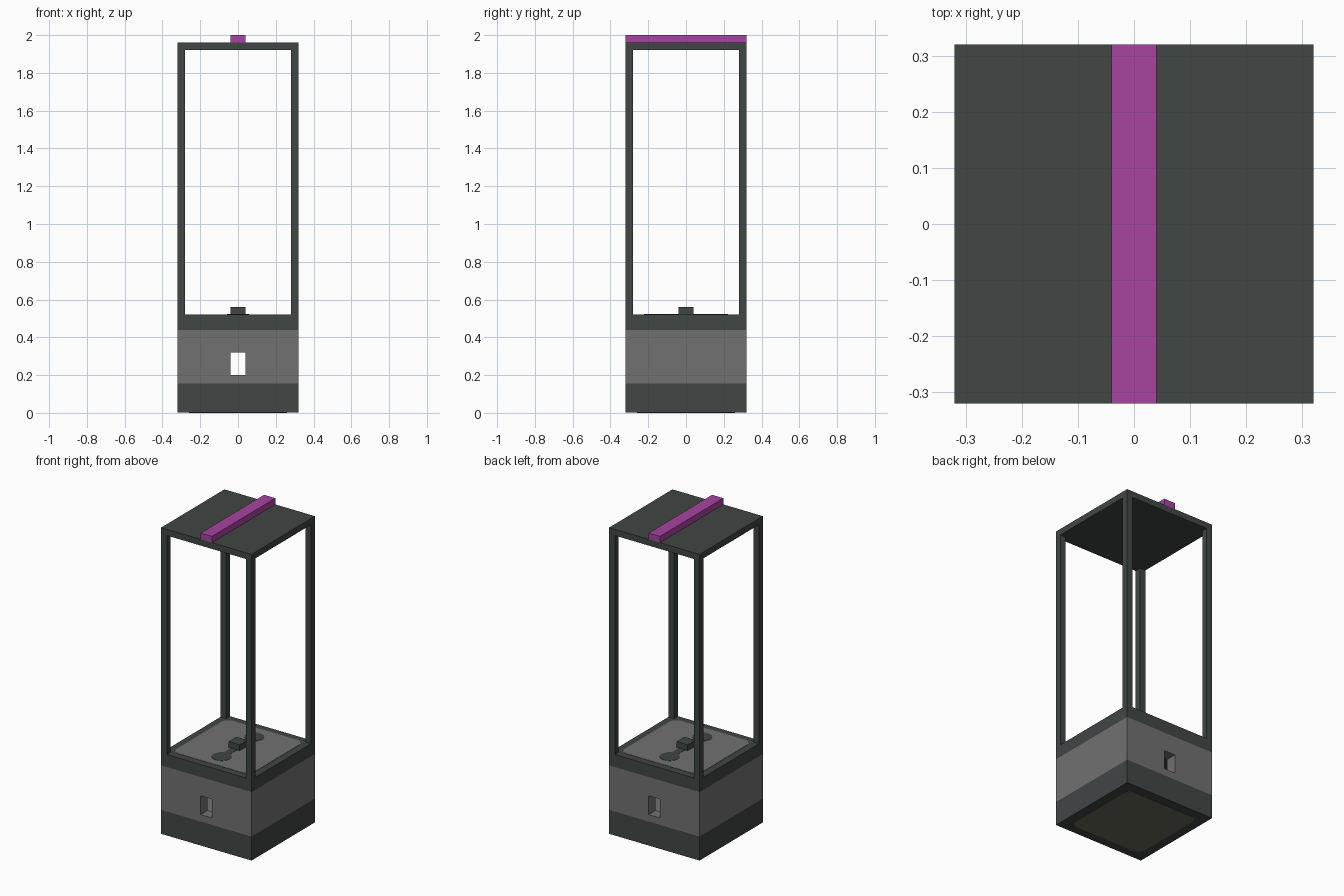
import bpy, bmesh, math

cube = bpy.data.objects.get("Cube")
if cube:
    bpy.data.objects.remove(cube, do_unlink=True)


def material(name, color):
    m = bpy.data.materials.new(name)
    m.use_nodes = True
    m.diffuse_color = (*color, 1)
    m.node_tree.nodes["Principled BSDF"].inputs["Base Color"].default_value = (*color, 1)
    return m


DARK = material("dark slate", (0.052, 0.061, 0.060))
GREY = material("mid grey", (0.165, 0.165, 0.165))
PURPLE = material("purple", (0.386, 0.058, 0.352))
KHAKI = material("khaki grey", (0.127, 0.136, 0.089))


def finish(name, bm, mat):
    bmesh.ops.recalc_face_normals(bm, faces=bm.faces)
    mesh = bpy.data.meshes.new(name)
    bm.to_mesh(mesh)
    bm.free()
    ob = bpy.data.objects.new(name, mesh)
    bpy.context.collection.objects.link(ob)
    mesh.materials.append(mat)
    return ob


def box(name, hx, hy, z0, z1, mat, x=0, y=0):
    """Box given by half widths and its bottom and top heights."""
    bm = bmesh.new()
    bmesh.ops.create_cube(bm, size=1)
    for v in bm.verts:
        v.co = (x + v.co.x * 2 * hx, y + v.co.y * 2 * hy, z0 if v.co.z < 0 else z1)
    return finish(name, bm, mat)


def prism(name, outline, z0, z1, mat):
    """Flat plate from an outline."""
    bm = bmesh.new()
    face = bm.faces.new([bm.verts.new((x, y, z0)) for x, y in outline])
    ext = bmesh.ops.extrude_face_region(bm, geom=[face])["geom"]
    for v in ext:
        if isinstance(v, bmesh.types.BMVert):
            v.co.z = z1
    return finish(name, bm, mat)


def rounded_square(half, radius, steps=6):
    pts = []
    for q, (sx, sy) in enumerate([(1, 1), (-1, 1), (-1, -1), (1, -1)]):
        for i in range(steps + 1):
            a = math.pi / 2 * (q + i / steps)
            pts.append((sx * (half - radius) + radius * math.cos(a),
                        sy * (half - radius) + radius * math.sin(a)))
    return pts


def circle(cy, r, n=20):
    return [(r * math.cos(2 * math.pi * i / n), cy + r * math.sin(2 * math.pi * i / n))
            for i in range(n)]


HALF = 0.32
POST = 0.02

# Lower plinth with an inlaid underside panel
box("base_plinth", HALF, HALF, 0.002, 0.155, DARK)
prism("underside_panel", rounded_square(0.26, 0.05), 0, 0.003, KHAKI)

# Hollow grey body with a window in front and back
body = box("body_walls", HALF, HALF, 0.155, 0.44, GREY)
cutters = [box("chamber_cutter", 0.25, 0.25, 0.1, 0.5, GREY),
           box("window_cutter", 0.04, 0.5, 0.2, 0.32, GREY)]
bpy.context.view_layer.objects.active = body
for c in cutters:
    c.hide_render = True
    mod = body.modifiers.new("cut", "BOOLEAN")
    mod.operation = "DIFFERENCE"
    mod.solver = "EXACT"
    mod.object = c
    bpy.ops.object.modifier_apply(modifier=mod.name)
for c in cutters:
    bpy.data.objects.remove(c, do_unlink=True)
prism("chamber_floor", rounded_square(0.249, 0.05), 0.154, 0.16, GREY)

# Deck with a rounded inlay, dark spots and a centre block
box("deck", HALF, HALF, 0.44, 0.52, DARK)
prism("deck_panel", rounded_square(0.275, 0.05), 0.518, 0.522, GREY)
for s, side in ((-1, "front"), (1, "back")):
    prism(side + "_deck_spot", circle(s * 0.165, 0.058), 0.519, 0.524, DARK)
    box(side + "_spot_neck", 0.022, 0.05, 0.519, 0.5235, DARK, y=s * 0.08)
box("centre_block", 0.04, 0.04, 0.52, 0.56, DARK)

# Corner posts
for sx, side in ((-1, "right"), (1, "left")):
    for sy, end in ((-1, "front"), (1, "back")):
        box(f"{end}_{side}_post", POST, POST, 0.52, 1.92, DARK,
            sx * (HALF - POST), sy * (HALF - POST))

# Roof and its ridge bar
box("roof", HALF, HALF, 1.92, 1.96, DARK)
box("roof_bar", 0.04, HALF, 1.96, 2.0, PURPLE)
